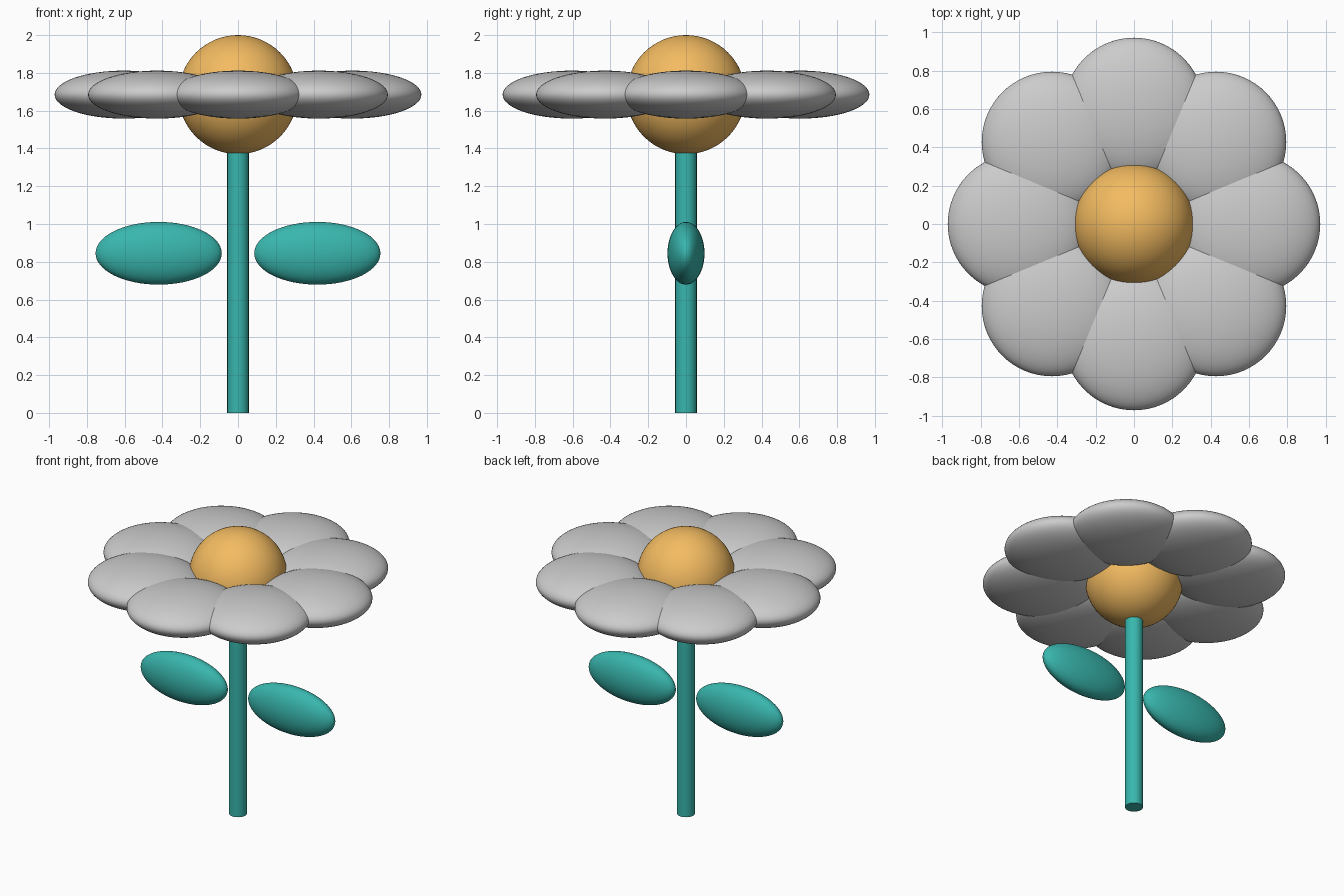
import bpy, math

if "Cube" in bpy.data.objects:
    bpy.data.objects.remove(bpy.data.objects["Cube"])


def material(name, color):
    m = bpy.data.materials.new(name)
    m.diffuse_color = (*color, 1)
    m.use_nodes = True
    m.node_tree.nodes["Principled BSDF"].inputs["Base Color"].default_value = m.diffuse_color
    return m


def ellipsoid(name, location, radii, turn=0, mat=None):
    bpy.ops.mesh.primitive_uv_sphere_add(segments=64, ring_count=32, radius=1,
                                         location=location, rotation=(0, 0, turn))
    ob = bpy.context.object
    ob.name = name
    ob.scale = radii
    bpy.ops.object.shade_smooth()
    if mat:
        ob.data.materials.append(mat)
    return ob


green = material("leaf_green", (0.04, 0.47, 0.42))
yellow = material("centre_yellow", (0.9, 0.5, 0.12))
HEAD_Z = 1.685

# Stem, its top buried in the flower centre
STEM_H = 1.42
bpy.ops.mesh.primitive_cylinder_add(vertices=48, radius=0.057, depth=STEM_H,
                                    location=(0, 0, STEM_H / 2))
stem = bpy.context.object
stem.name = "stem"
stem.data.materials.append(green)
bpy.ops.object.shade_smooth_by_angle(angle=math.radians(40))

# Pair of leaves, one on each side of the stem
for side, name in ((-1, "leaf_left"), (1, "leaf_right")):
    ellipsoid(name, (side * 0.42, 0, 0.845), (0.334, 0.098, 0.166), mat=green)

# Round flower centre
ellipsoid("flower_centre", (0, 0, HEAD_Z), (0.315,) * 3, mat=yellow)

# Ring of eight flattened, overlapping petals
for i in range(8):
    a = i * math.tau / 8
    ellipsoid(f"petal_{i + 1}",
              (0.605 * math.cos(a), 0.605 * math.sin(a), HEAD_Z),
              (0.366, 0.366, 0.127), turn=a)
